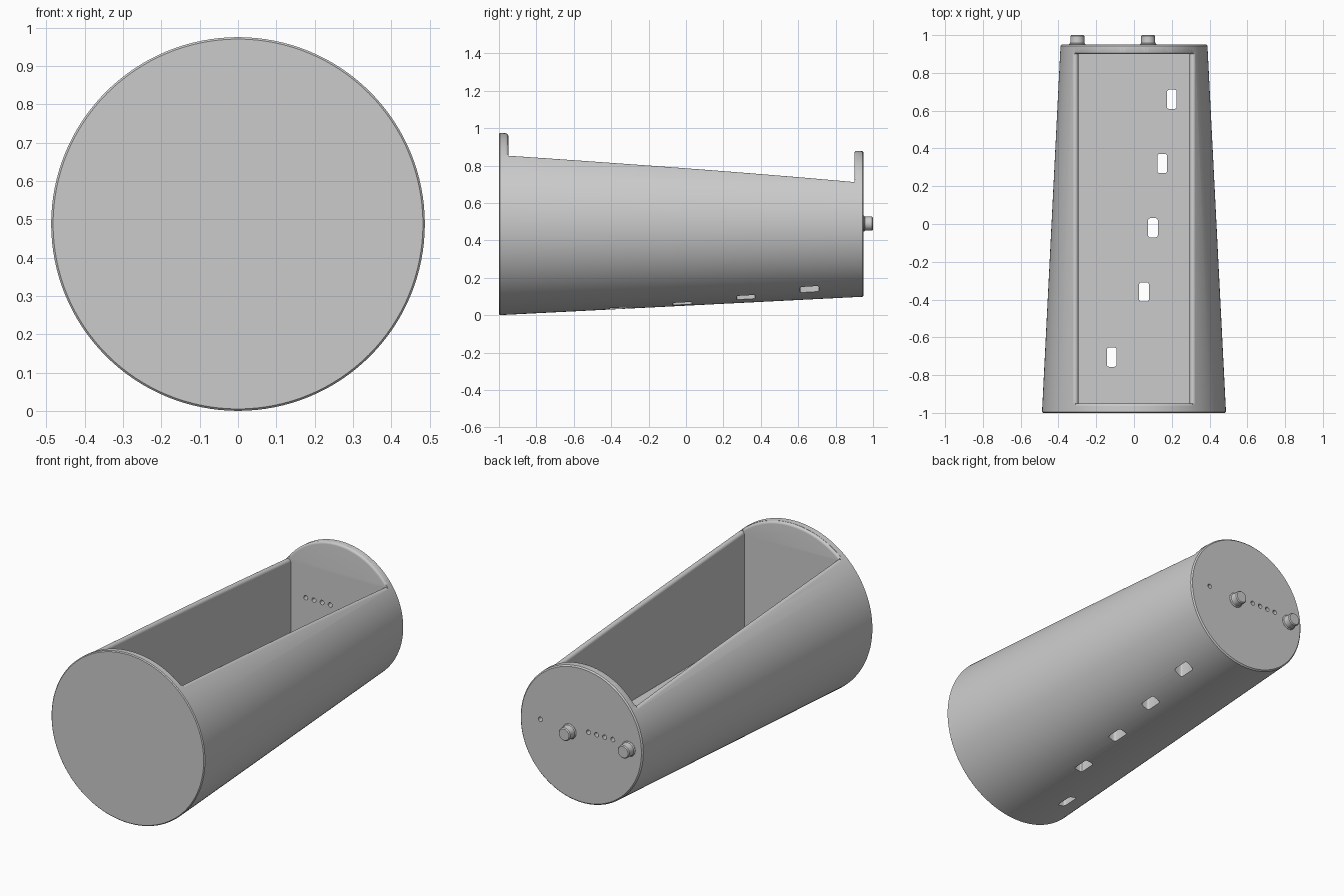
import bpy
import bmesh
from math import sin, cos, pi, asin, atan2, sqrt

if "Cube" in bpy.data.objects:
    bpy.data.objects.remove(bpy.data.objects["Cube"], do_unlink=True)

AXIS_Z = 0.488                  # height of the tapered body's axis
FRONT, BACK = -1.0, 0.95        # body ends
IN_FRONT, IN_BACK = -0.95, 0.90  # cavity ends
HALF, FLOOR, FILLET = 0.295, 0.27, 0.017

grey = bpy.data.materials.new("matte_grey")
grey.use_nodes = True
colour = (0.6, 0.6, 0.6, 1)
grey.diffuse_color = colour
grey.node_tree.nodes["Principled BSDF"].inputs["Base Color"].default_value = colour


def radius(y):
    return 0.487 + (0.389 - 0.487) * (y - FRONT) / (BACK - FRONT)


def loft(name, rings):
    """Closed solid through a list of equal-length rings."""
    bm = bmesh.new()
    loops = [[bm.verts.new(p) for p in ring] for ring in rings]
    n = len(loops[0])
    for a, b in zip(loops, loops[1:]):
        for i in range(n):
            j = (i + 1) % n
            bm.faces.new((a[i], a[j], b[j], b[i]))
    bm.faces.new(loops[0][::-1])
    bm.faces.new(loops[-1])
    bmesh.ops.recalc_face_normals(bm, faces=bm.faces[:])
    mesh = bpy.data.meshes.new(name)
    bm.to_mesh(mesh)
    bm.free()
    mesh.materials.append(grey)
    obj = bpy.data.objects.new(name, mesh)
    bpy.context.collection.objects.link(obj)
    return obj


def turned(name, profile, x, z, sides):
    """Round solid along y from (radius, y) pairs."""
    angles = [2 * pi * i / sides for i in range(sides)]
    return loft(name, [[(x + r * cos(t), y, z + r * sin(t)) for t in angles]
                       for r, y in profile])


def cut(target, cutter):
    cutter.hide_render = True
    mod = target.modifiers.new("cut", "BOOLEAN")
    mod.operation = "DIFFERENCE"
    mod.solver = "EXACT"
    mod.object = cutter
    bpy.context.view_layer.objects.active = target
    bpy.ops.object.modifier_apply(modifier=mod.name)
    bpy.data.objects.remove(cutter, do_unlink=True)


def cavity_section(y):
    """Flat-floored trough whose upper edges round over onto the body."""
    r, cx = radius(y), HALF + FILLET
    cz = sqrt((r - FILLET) ** 2 - cx ** 2)
    end = atan2(cz, cx)
    side = [(HALF, FLOOR)]
    for i in range(9):
        t = pi + (end - pi) * i / 8
        side.append((cx + FILLET * cos(t), AXIS_Z + cz + FILLET * sin(t)))
    out = 1.15 * r
    side += [(out * cos(end), AXIS_Z + out * sin(end)), (out * cos(end), 1.3)]
    return [(x, y, z) for x, z in side] + [(-x, y, z) for x, z in side[::-1]]


def plate_edge(y, away):
    """Cutter rounding the exposed inner edge of an end plate."""
    r, f = radius(y), 0.014
    section = [(r - f + f * sin(t), y + away * f * (1 - cos(t)))
               for t in [pi / 2 * i / 5 for i in range(6)]]
    section += [(r + 0.05, y + away * f), (r + 0.05, y - away * 0.002),
                (r - f, y - away * 0.002)]
    span = asin(0.31 / r)
    turns = [span * (i / 16 - 1) for i in range(33)]
    return loft("edge_cutter", [[(q * sin(t), v, AXIS_Z + q * cos(t))
                                 for q, v in section] for t in turns])


def slot(x, y):
    """Upright cutter with a rounded rectangular outline."""
    w, d, c = 0.026, 0.051, 0.012
    outline = []
    for k, (sx, sy) in enumerate([(1, 1), (-1, 1), (-1, -1), (1, -1)]):
        for i in range(4):
            t = pi / 2 * (k + i / 3)
            outline.append((x + sx * (w - c) + c * cos(t),
                            y + sy * (d - c) + c * sin(t)))
    return loft("slot_cutter", [[(u, v, z) for u, v in outline]
                                for z in (-0.1, FLOOR + 0.05)])


# Tapered round body with softened end rims
body = turned("body", [(radius(FRONT) - 0.005, FRONT), (radius(FRONT), FRONT + 0.005),
                       (radius(BACK), BACK - 0.007), (radius(BACK) - 0.007, BACK)],
              0, AXIS_Z, 128)

# Open trough
stations = [IN_FRONT + (IN_BACK - IN_FRONT) * i / 8 for i in range(9)]
cut(body, loft("cavity_cutter", [cavity_section(y) for y in stations]))
cut(body, plate_edge(IN_FRONT, -1))
cut(body, plate_edge(IN_BACK, 1))

# Row of slots through the floor
for x, y in [(0.2, 0.66), (0.15, 0.32), (0.1, -0.02), (0.053, -0.36), (-0.118, -0.705)]:
    cut(body, slot(x, y))

# Small round holes through the back plate
for x, z in [(0.26, 0.51), (-0.045, 0.517), (-0.097, 0.517), (-0.148, 0.517), (-0.2, 0.517)]:
    cut(body, turned("hole_cutter", [(0.013, 0.86), (0.013, 1.0)], x, z, 16))

# Two pegs on the back plate
peg_profile = [(0.044, 0.945), (0.043, 0.952), (0.038, 0.957), (0.037, 0.963),
               (0.037, 0.994), (0.032, 1.0)]
pegs = [turned(name, peg_profile, x, 0.49, 32)
        for name, x in (("right_peg", -0.3), ("middle_peg", 0.075))]

# Smooth round surfaces, crisp corners
bpy.ops.object.select_all(action="DESELECT")
for obj in [body] + pegs:
    obj.select_set(True)
bpy.context.view_layer.objects.active = body
bpy.ops.object.shade_smooth_by_angle(angle=pi / 6)
